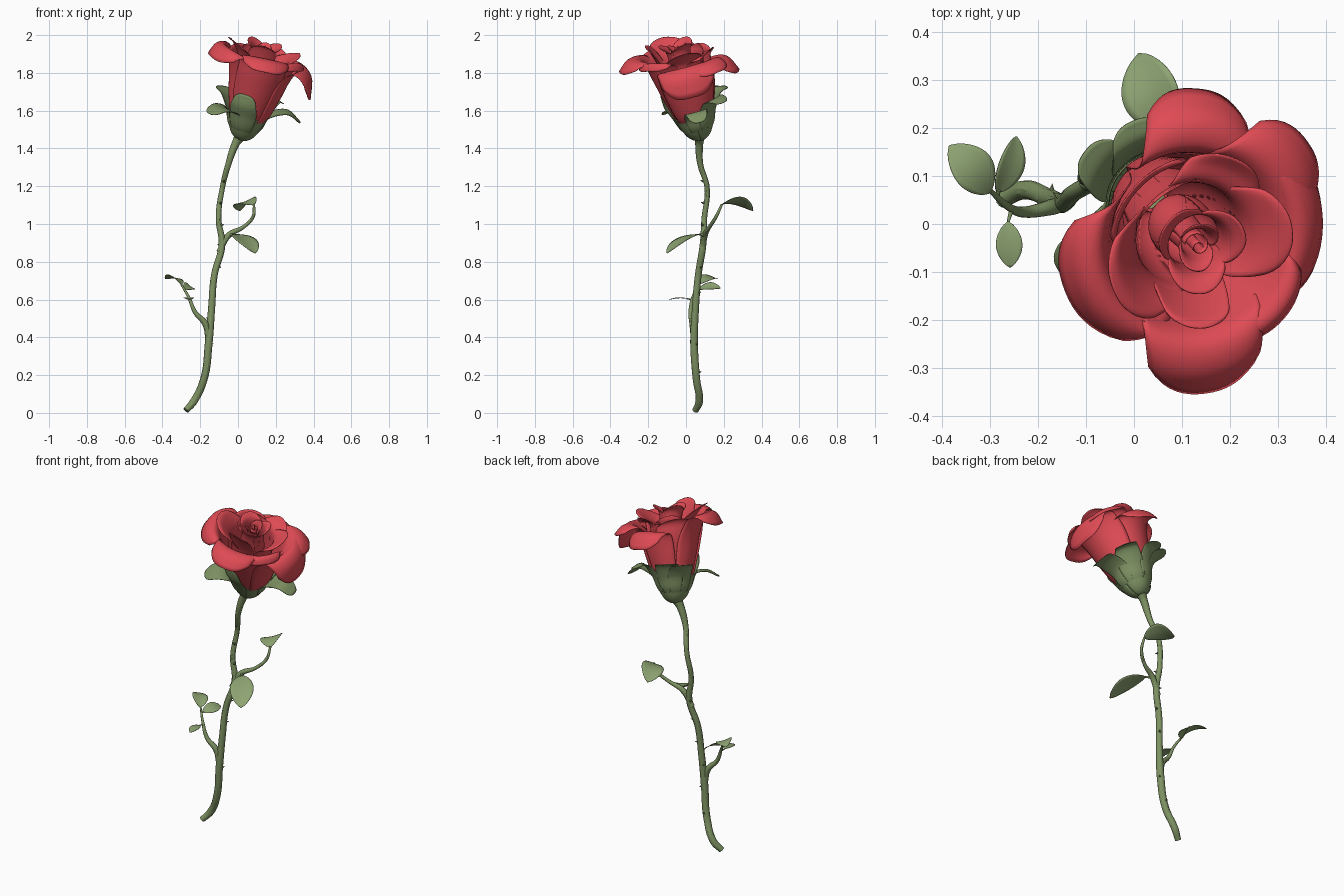
import bpy, math, random
from mathutils import Vector, Matrix

if "Cube" in bpy.data.objects:
    bpy.data.objects.remove(bpy.data.objects["Cube"])

random.seed(4)


def material(name, color):
    m = bpy.data.materials.new(name)
    m.diffuse_color = (*color, 1)
    m.use_nodes = True
    m.node_tree.nodes["Principled BSDF"].inputs["Base Color"].default_value = m.diffuse_color
    return m


RED = material("petal_red", (0.74, 0.07, 0.09))
GREEN = material("stem_green", (0.21, 0.29, 0.125))
LEAF = material("leaf_green", (0.27, 0.37, 0.17))

# Flower frame: origin at the bottom of the calyx, z along the tilted axis
AXIS = Vector((0.12, -0.125, 0.49)).normalized()
FLOWER = (Matrix.Translation((0.02, 0.075, 1.46)) @
          Vector((0, 0, 1)).rotation_difference(AXIS).to_matrix().to_4x4())


def spline(pts, t):
    """Catmull-Rom point along a list of control points."""
    pts = [Vector(p) for p in pts]
    x = min(max(t, 0), 1) * (len(pts) - 1)
    i = min(int(x), len(pts) - 2)
    f = x - i
    b, c = pts[i], pts[i + 1]
    a = pts[i - 1] if i else 2 * b - c
    d = pts[i + 2] if i + 2 < len(pts) else 2 * c - b
    return 0.5 * (2 * b + (c - a) * f + (2 * a - 5 * b + 4 * c - d) * f * f
                  + (3 * b - a - 3 * c + d) * f ** 3)


def grid_object(name, grids, mat, thick=0.003):
    """One smooth mesh out of several rectangular point grids."""
    verts, faces = [], []
    for g in grids:
        o, n = len(verts), len(g[0])
        verts += [tuple(p) for row in g for p in row]
        for i in range(len(g) - 1):
            for j in range(n - 1):
                k = o + i * n + j
                faces.append((k, k + 1, k + n + 1, k + n))
    me = bpy.data.meshes.new(name)
    me.from_pydata(verts, [], faces)
    me.materials.append(mat)
    me.shade_smooth()
    ob = bpy.data.objects.new(name, me)
    bpy.context.collection.objects.link(ob)
    if thick:
        mod = ob.modifiers.new("thickness", 'SOLIDIFY')
        mod.thickness = thick
        mod.offset = 0
    return ob


def petal(az, profile, width, cut=0.14, droop=0.03, taper=0.88, nu=16, nt=22):
    """Petal wrapped round the flower axis; profile is (radius, height)."""
    rows = []
    for i in range(nt + 1):
        t = i / nt
        w = width * (0.35 + 0.65 * math.sin(math.pi / 2 * min(1, t / 0.6)))
        if t > 0.6:
            w *= 1 - (1 - taper) * ((t - 0.6) / 0.4) ** 2
        row = []
        for j in range(nu + 1):
            u = 2 * j / nu - 1
            r, h = spline(profile, t * (1 - cut * abs(u) ** 3))
            a = math.radians(az) + w * u / max(r, 0.035)
            h -= droop * u * u * t ** 3
            row.append(FLOWER @ Vector((r * math.cos(a), r * math.sin(a), h)))
        rows.append(row)
    return rows


def cup(k, *rim):
    """Outer petal profile: common cup scaled by k, then its own rim points."""
    return [(0.035 * k, 0.05), (0.10 * k, 0.12), (0.138 * k, 0.24), (0.17 * k, 0.37), *rim]


# Flared outer petals: left, front, right, back, back right, front right, rear wall
outer = [
    (203, cup(0.92, (0.20, 0.475), (0.25, 0.475), (0.285, 0.415)), 0.17),
    (-84, cup(1.00, (0.20, 0.485), (0.27, 0.50), (0.33, 0.455)), 0.14),
    (4, cup(1.06, (0.225, 0.44), (0.285, 0.40), (0.305, 0.29)), 0.165),
    (84, cup(1.00, (0.20, 0.40), (0.25, 0.385), (0.29, 0.31)), 0.125),
    (36, cup(0.98, (0.21, 0.43), (0.27, 0.425), (0.315, 0.38)), 0.12),
    (-42, cup(0.96, (0.20, 0.47), (0.235, 0.49), (0.26, 0.46)), 0.12),
    (140, cup(0.90, (0.16, 0.43), (0.17, 0.455), (0.18, 0.465)), 0.13),
]
grid_object("outer_petals", [petal(a, p, w) for a, p, w in outer], RED)

# Middle petals, standing up and slightly opened
middle = [
    (205, 0.205, 0.53, 0.125), (8, 0.20, 0.505, 0.115), (65, 0.195, 0.475, 0.105),
    (-92, 0.165, 0.55, 0.085), (125, 0.13, 0.48, 0.10),
]
grid_object("middle_petals", [
    petal(a, [(0.03, 0.09), (0.09, 0.20), (0.11, 0.33), (0.12, 0.43),
              (0.6 * r + 0.05, h - 0.02), (r, h)], w, 0.15, 0.02, 0.8)
    for a, r, h, w in middle], RED)

# Inner petals, in two tightening rings
inner = []
for ring, (r, h, w, n) in enumerate([(0.08, 0.53, 0.08, 3), (0.042, 0.52, 0.055, 2)]):
    for k in range(n):
        az = 360 * k / n + 50 * ring + 25
        inner.append(petal(az, [(0.02, 0.2), (r * 0.8, 0.32), (r * 0.75, 0.44),
                                (r * 0.85, h - 0.03), (r * 1.2, h)], w, 0.15, 0.015))
grid_object("inner_petals", inner, RED)

# Rolled bud in the centre
bud = []
for i in range(9):
    row = []
    for j in range(33):
        s = j / 32
        a, r = s * 3 * math.pi, 0.005 + 0.022 * s
        row.append(FLOWER @ Vector((r * math.cos(a), r * math.sin(a), 0.32 + (0.195 - 0.03 * s) * i / 8)))
    bud.append(row)
grid_object("centre_bud", [bud], RED, 0.002)

# Calyx cup, a lathed profile
calyx_profile = [(0.001, -0.015), (0.03, -0.01), (0.06, 0.015), (0.085, 0.06), (0.10, 0.11), (0.108, 0.13)]
calyx = []
for i in range(17):
    r, h = spline(calyx_profile, i / 16)
    calyx.append([FLOWER @ Vector((r * math.cos(a), r * math.sin(a), h))
                  for a in (2 * math.pi * j / 32 for j in range(33))])
grid_object("calyx", [calyx], GREEN)

# Sepals with blunt tips, some spread out and some upright
sepals = [
    (215, [(0.19, 0.155), (0.25, 0.12)], 0.075),
    (5, [(0.21, 0.185), (0.285, 0.145)], 0.065),
    (48, [(0.17, 0.21), (0.235, 0.19)], 0.075),
    (112, [(0.165, 0.21), (0.215, 0.215)], 0.075),
    (143, [(0.17, 0.20), (0.225, 0.21)], 0.07),
    (-105, [(0.145, 0.20), (0.15, 0.265)], 0.08),
]
grid_object("sepals", [
    petal(a, [(0.05, 0.01), (0.093, 0.07), (0.12, 0.14)] + end, w, 0.1, 0.0, 0.75)
    for a, end, w in sepals], GREEN)


def tube(name, pts):
    """Tapered round stem through (x, y, z, radius) points."""
    cu = bpy.data.curves.new(name, 'CURVE')
    cu.dimensions = '3D'
    cu.bevel_depth, cu.bevel_resolution = 1, 4
    cu.resolution_u, cu.use_fill_caps = 8, True
    sp = cu.splines.new('BEZIER')
    sp.bezier_points.add(len(pts) - 1)
    for b, p in zip(sp.bezier_points, pts):
        b.co, b.radius = p[:3], p[3]
        b.handle_left_type = b.handle_right_type = 'AUTO'
    cu.materials.append(GREEN)
    ob = bpy.data.objects.new(name, cu)
    bpy.context.collection.objects.link(ob)
    bpy.ops.object.select_all(action='DESELECT')
    ob.select_set(True)
    bpy.context.view_layer.objects.active = ob
    bpy.ops.object.convert(target='MESH')
    bpy.ops.object.shade_smooth_by_angle()


# Main stem and its two side branches
stem = [(-0.275, 0.05, 0.013, 0.017), (-0.235, 0.07, 0.06, 0.020), (-0.18, 0.055, 0.18, 0.020),
        (-0.155, 0.043, 0.37, 0.021), (-0.14, 0.05, 0.55, 0.019), (-0.125, 0.065, 0.73, 0.018),
        (-0.085, 0.09, 0.89, 0.018), (-0.103, 0.097, 1.03, 0.015), (-0.083, 0.112, 1.19, 0.014),
        (-0.05, 0.075, 1.32, 0.016), (-0.01, 0.07, 1.43, 0.022), (0.022, 0.073, 1.48, 0.035)]
tube("stem", stem)
tube("lower_branch", [(-0.155, 0.043, 0.38, 0.017), (-0.172, 0.035, 0.47, 0.017), (-0.225, 0.025, 0.53, 0.012),
                      (-0.26, 0.035, 0.61, 0.008), (-0.30, 0.07, 0.68, 0.005)])
tube("upper_branch", [(-0.10, 0.085, 0.85, 0.016), (-0.05, 0.10, 0.94, 0.016), (0.03, 0.125, 0.985, 0.010),
                      (0.08, 0.16, 1.04, 0.009), (0.085, 0.19, 1.105, 0.006)])
tube("lower_leaf_stalk", [(-0.255, 0.03, 0.60, 0.005), (-0.262, 0.005, 0.605, 0.003)])
tube("middle_leaf_stalk", [(-0.285, 0.055, 0.65, 0.005), (-0.282, 0.07, 0.66, 0.004)])
tube("upper_leaf_stalk", [(-0.045, 0.10, 0.94, 0.009), (-0.02, 0.07, 0.945, 0.005)])


def leaf(name, base, tip, width, arch, roll=0):
    """Pointed leaf, arched along its length and rolled about its midrib."""
    base, tip = Vector(base), Vector(tip)
    d = tip - base
    side = d.cross(Vector((0, 0, 1))).normalized()
    side.rotate(Matrix.Rotation(math.radians(-roll), 3, d))
    up = side.cross(d).normalized()
    rows = []
    for i in range(17):
        t = i / 16
        w = 0.5 * width * math.sin(math.pi * t) ** 0.65 if 0 < i < 16 else 0.002
        rows.append([base + d * t + side * w * u + up * (arch * 4 * t * (1 - t) + 0.1 * w * abs(u) ** 1.5)
                     for u in (j / 4 - 1 for j in range(9))])
    grid_object(name, [rows], LEAF, 0.002)


# Leaves
leaf("lower_leaf_left", (-0.30, 0.065, 0.68), (-0.385, 0.163, 0.71), 0.09, 0.022, -15)
leaf("lower_leaf_back", (-0.285, 0.065, 0.655), (-0.245, 0.182, 0.66), 0.065, 0.015, -35)
leaf("lower_leaf_front", (-0.262, 0.005, 0.605), (-0.258, -0.09, 0.598), 0.055, 0.006)
leaf("upper_leaf_back", (0.085, 0.185, 1.10), (0.01, 0.355, 1.07), 0.125, 0.035, 18)
leaf("upper_leaf_front", (-0.02, 0.075, 0.945), (0.09, -0.10, 0.845), 0.13, 0.02)

# Thorns scattered round the stem
for k in range(9):
    p = spline([s[:3] for s in stem], 0.2 + 0.55 * k / 8)
    a = random.uniform(0, 2 * math.pi)
    d = Vector((math.cos(a), math.sin(a), 0.15)).normalized()
    bpy.ops.mesh.primitive_cone_add(vertices=8, radius1=0.008, radius2=0, depth=0.02, location=p + d * 0.023,
                                    rotation=d.to_track_quat('Z', 'Y').to_euler())
    ob = bpy.context.object
    ob.name = f"thorn_{k + 1}"
    ob.data.materials.append(GREEN)
    bpy.ops.object.shade_smooth_by_angle()
